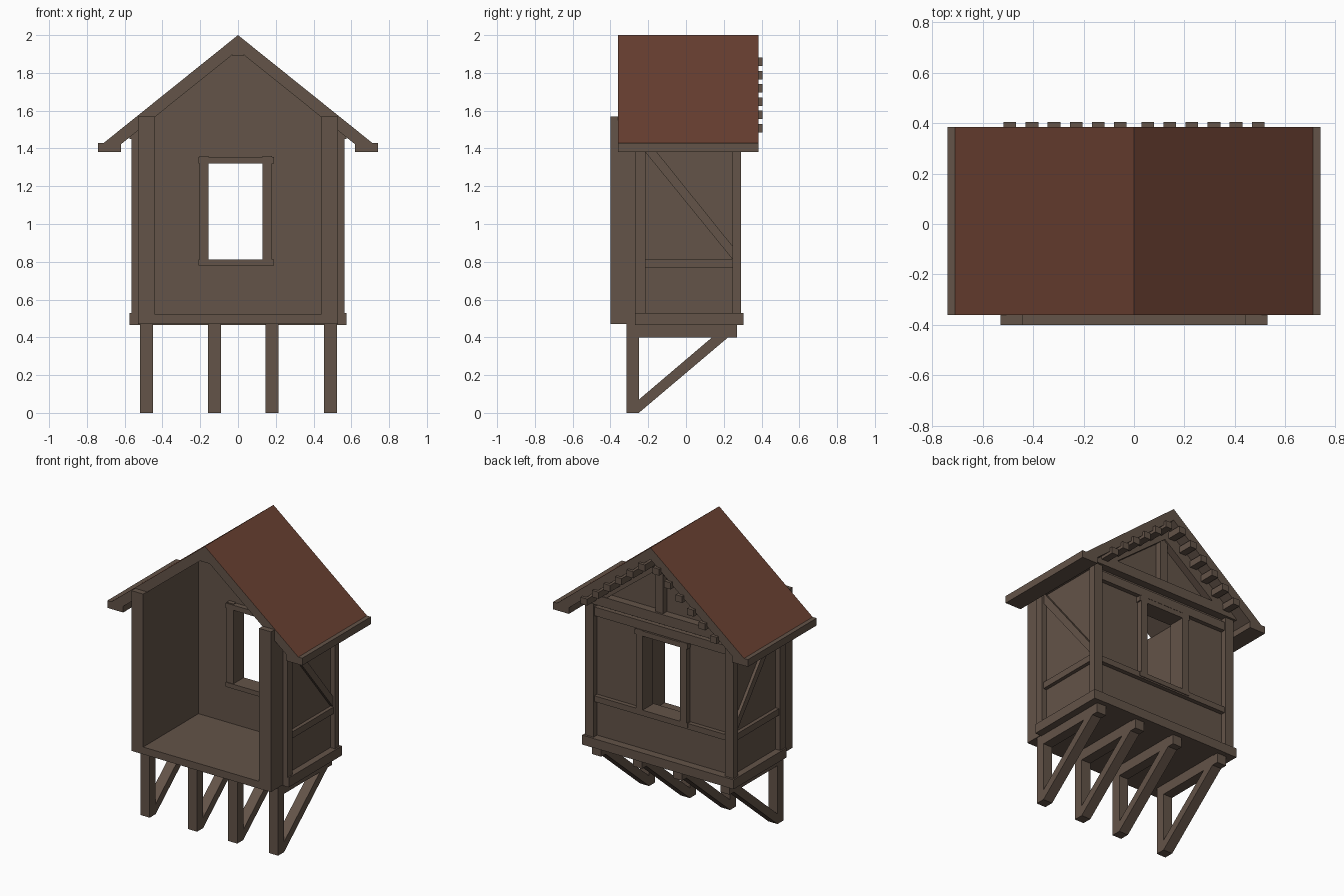
import bpy
import bmesh
from mathutils import Vector

cube = bpy.data.objects.get("Cube")
if cube:
    bpy.data.objects.remove(cube, do_unlink=True)


def material(name, color):
    m = bpy.data.materials.new(name)
    m.use_nodes = True
    m.diffuse_color = color
    bsdf = m.node_tree.nodes["Principled BSDF"]
    bsdf.inputs["Base Color"].default_value = color
    bsdf.inputs["Roughness"].default_value = 0.9
    return m


WOOD = material("brown_timber", (0.125, 0.087, 0.065, 1))
TILE = material("red_roof", (0.14, 0.05, 0.03, 1))


def prism(name, axis, profile, lo, hi):
    """Extrude a closed profile, (y, z) along x or (x, z) along y."""
    def place(p, d):
        return (d, p[0], p[1]) if axis == "x" else (p[0], d, p[1])
    bm = bmesh.new()
    near = [bm.verts.new(place(p, lo)) for p in profile]
    far = [bm.verts.new(place(p, hi)) for p in profile]
    bm.faces.new(near)
    bm.faces.new(far[::-1])
    n = len(profile)
    for i in range(n):
        j = (i + 1) % n
        bm.faces.new((near[j], near[i], far[i], far[j]))
    bmesh.ops.recalc_face_normals(bm, faces=bm.faces)
    mesh = bpy.data.meshes.new(name)
    bm.to_mesh(mesh)
    bm.free()
    ob = bpy.data.objects.new(name, mesh)
    bpy.context.collection.objects.link(ob)
    mesh.materials.append(WOOD)
    return ob


def box(name, x, y, z):
    rect = [(x[0], z[0]), (x[1], z[0]), (x[1], z[1]), (x[0], z[1])]
    return prism(name, "y", rect, *y)


def mirrored(points):
    """Complete a right-hand half profile that starts and ends on x = 0."""
    return points + [(-x, z) for x, z in reversed(points) if x > 0]


def under(x):
    """Height of the roof's underside."""
    return 1.92 - 0.803 * abs(x)


# Roof with boxed eaves, tiles on the two slopes
roof = prism("roof", "y", mirrored([
    (0, 2.0), (0.71, 1.43), (0.74, 1.43), (0.74, 1.38),
    (0.62, 1.38), (0.62, 1.422), (0, 1.92)]), -0.36, 0.385)
roof.data.materials.append(TILE)
for f in roof.data.polygons:
    if 0.2 < f.normal.z < 0.95 and f.center.z > under(f.center.x) + 0.04:
        f.material_index = 1
box("ridge_beam", (-0.03, 0.03), (-0.36, 0.30), (1.89, 1.925))

# Open-fronted shell
box("floor", (-0.53, 0.53), (-0.40, 0.25), (0.47, 0.52))
back_wall = prism("back_wall", "y", mirrored([
    (0, 0.50), (0.53, 0.50), (0.53, 1.52), (0, 1.94)]), 0.20, 0.25)
cutter = box("window_cutter", (-0.155, 0.13), (0.1, 0.4), (0.81, 1.32))
cutter.hide_render = True
cut = back_wall.modifiers.new("window", "BOOLEAN")
cut.operation = "DIFFERENCE"
cut.solver = "EXACT"
cut.object = cutter
bpy.context.view_layer.objects.active = back_wall
bpy.ops.object.modifier_apply(modifier="window")
bpy.data.objects.remove(cutter, do_unlink=True)

# Side walls with their timber framing
for s, side in ((1, "left"), (-1, "right")):
    def span(a, b):
        return tuple(sorted((s * a, s * b)))
    box(side + "_wall", span(0.44, 0.53), (-0.40, 0.24), (0.475, 1.57))
    box(side + "_sill_beam", span(0.50, 0.575), (-0.27, 0.305), (0.465, 0.53))
    box(side + "_top_plate", span(0.52, 0.575), (-0.27, 0.305), (1.45, 1.52))
    box(side + "_front_post", span(0.52, 0.565), (-0.27, -0.215), (0.53, 1.45))
    box(side + "_back_post", span(0.50, 0.565), (0.245, 0.29), (0.53, 1.45))
    box(side + "_rail", span(0.52, 0.555), (-0.215, 0.245), (0.77, 0.815))
    prism(side + "_diagonal", "x", [
        (-0.215, 1.45), (-0.215, 1.38), (0.245, 0.815),
        (0.245, 0.885), (-0.21, 1.45)], *span(0.52, 0.55))

    # Gable rafter below the roof
    prism(side + "_gable_rafter", "y", [
        (0, 1.93), (s * 0.56, under(0.56) + 0.01),
        (s * 0.44, under(0.56) + 0.01), (0, 1.82)], 0.24, 0.30)

    # Row of battens under the roof edge
    for i in range(6):
        x = 0.0545 + 0.0875 * i
        top = under(x) + 0.005
        box(side + "_batten", span(x - 0.025, x + 0.025),
            (0.24, 0.405), (top - 0.045, top))

# Back framing
box("back_sill_beam", (-0.57, 0.57), (0.23, 0.305), (0.466, 0.529))
box("back_top_plate", (-0.57, 0.57), (0.24, 0.304), (1.451, 1.519))
box("back_upper_rail", (-0.52, 0.52), (0.24, 0.28), (1.36, 1.42))
box("back_lower_rail", (-0.52, 0.52), (0.24, 0.28), (0.77, 0.81))
box("king_post", (-0.03, 0.03), (0.24, 0.29), (1.51, 1.86))

# Window frame
box("window_sill", (-0.21, 0.19), (0.165, 0.285), (0.78, 0.812))
box("window_lintel", (-0.21, 0.19), (0.165, 0.285), (1.32, 1.355))
box("window_jamb_left", (0.13, 0.18), (0.17, 0.285), (0.81, 1.36))
box("window_jamb_right", (-0.205, -0.155), (0.17, 0.285), (0.81, 1.36))

# Support brackets: post, joist and sloping brace
for x in (-0.485, -0.125, 0.18, 0.49):
    edges = (x - 0.035, x + 0.035)
    box("bracket_post", edges, (-0.315, -0.25), (0, 0.47))
    box("bracket_joist", edges, (-0.25, 0.27), (0.40, 0.47))
    prism("bracket_brace", "x", [
        (-0.25, 0), (-0.25, 0.07), (0.15, 0.41), (0.235, 0.41)], *edges)
